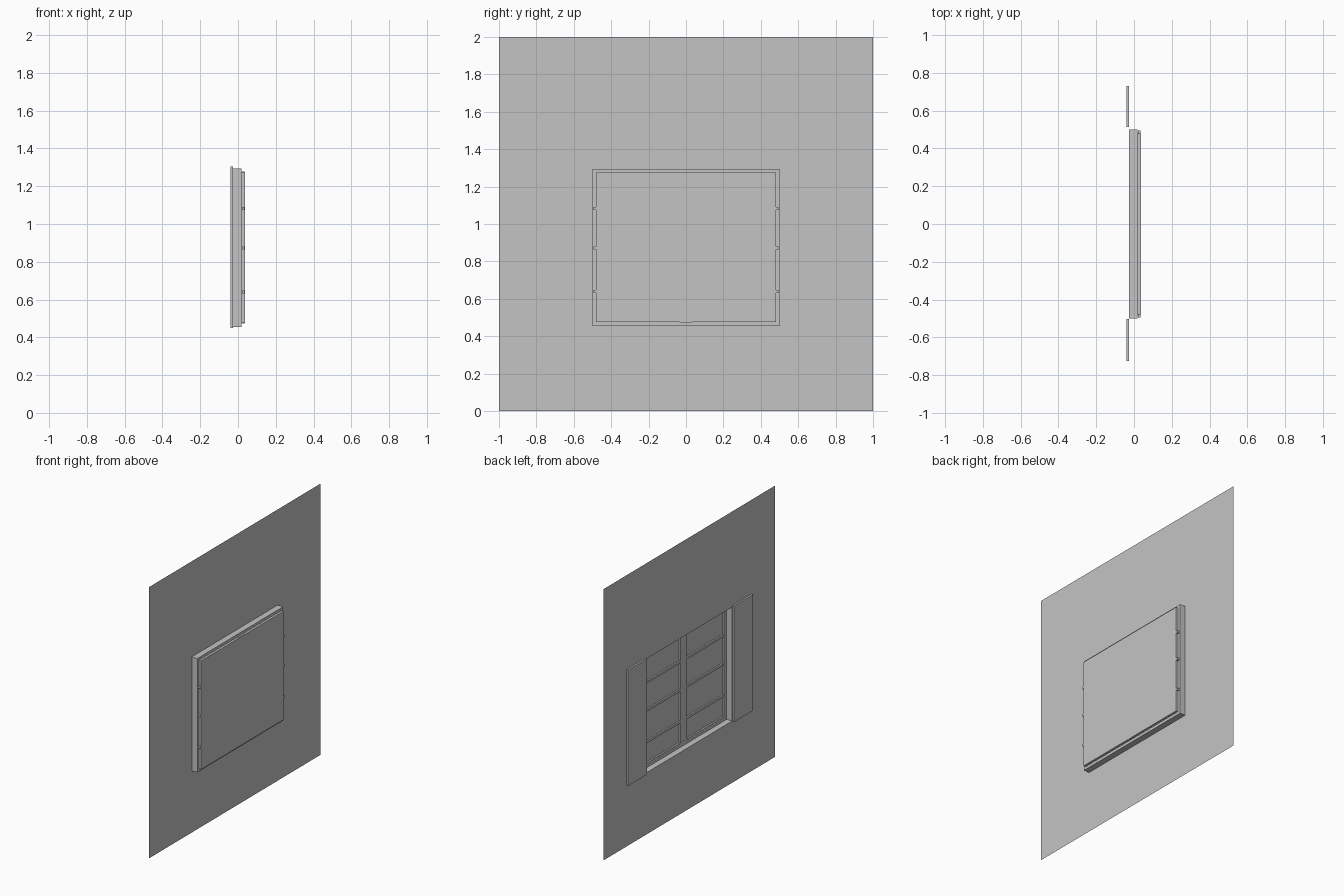
import bpy
import bmesh

cube = bpy.data.objects.get("Cube")
if cube:
    bpy.data.objects.remove(cube, do_unlink=True)

# One plain grey for everything
GREY = (0.55, 0.55, 0.55, 1)
grey = bpy.data.materials.new("plain grey")
grey.use_nodes = True
grey.diffuse_color = GREY
grey.node_tree.nodes["Principled BSDF"].inputs["Base Color"].default_value = GREY


def finish(name, bm):
    mesh = bpy.data.meshes.new(name)
    bm.to_mesh(mesh)
    bm.free()
    mesh.materials.append(grey)
    obj = bpy.data.objects.new(name, mesh)
    bpy.context.collection.objects.link(obj)
    return obj


def box(name, x, y, z):
    """Box from (low, high) ranges on each axis."""
    bm = bmesh.new()
    bmesh.ops.create_cube(bm, size=1)
    for v in bm.verts:
        for i, (low, high) in enumerate((x, y, z)):
            v.co[i] = low if v.co[i] < 0 else high
    return finish(name, bm)


def rect(bm, x, y, z):
    corners = ((y[0], z[0]), (y[1], z[0]), (y[1], z[1]), (y[0], z[1]))
    return [bm.verts.new((x, a, b)) for a, b in corners]


def bridge(bm, a, b):
    for i in range(4):
        j = (i + 1) % 4
        bm.faces.new((a[i], a[j], b[j], b[i]))


WALL_X, LIP_X = -0.027, 0.018
OPEN_Y, OPEN_Z = (-0.5, 0.5), (0.455, 1.295)
SASH_Y, SASH_Z = (-0.48, 0.48), (0.475, 1.275)

# Flat wall with the window opening
bm = bmesh.new()
bridge(bm, rect(bm, WALL_X, (-1, 1), (0, 2)), rect(bm, WALL_X, OPEN_Y, OPEN_Z))
finish("wall", bm)

# Thin window casing: four sides and a front lip
bm = bmesh.new()
outer = rect(bm, LIP_X, OPEN_Y, OPEN_Z)
bridge(bm, rect(bm, WALL_X, OPEN_Y, OPEN_Z), outer)
bridge(bm, outer, rect(bm, LIP_X, SASH_Y, SASH_Z))
finish("window_casing", bm)

# Sash edge and pane
bm = bmesh.new()
inner_y, inner_z = (-0.468, 0.468), (0.487, 1.263)
loops = [rect(bm, 0.036, SASH_Y, SASH_Z), rect(bm, 0.019, SASH_Y, SASH_Z),
         rect(bm, 0.019, inner_y, inner_z), rect(bm, 0.031, inner_y, inner_z)]
for a, b in zip(loops, loops[1:]):
    bridge(bm, a, b)
bm.faces.new(loops[0])
bm.faces.new(loops[-1])
bmesh.ops.recalc_face_normals(bm, faces=bm.faces)
finish("window_pane", bm)

# Mullion and cross bars
box("mullion", (0.02, 0.034), (-0.035, 0.035), (0.473, 1.277))
for i, z in enumerate((0.64, 0.873, 1.082), 1):
    box(f"cross_bar_{i}", (0.02, 0.035), (-0.495, 0.495), (z - 0.008, z + 0.008))

# Open shutters lying flat on the back of the wall
box("left_shutter", (-0.04, WALL_X), (0.513, 0.73), (0.45, 1.305))
box("right_shutter", (-0.04, WALL_X), (-0.725, -0.503), (0.45, 1.305))
